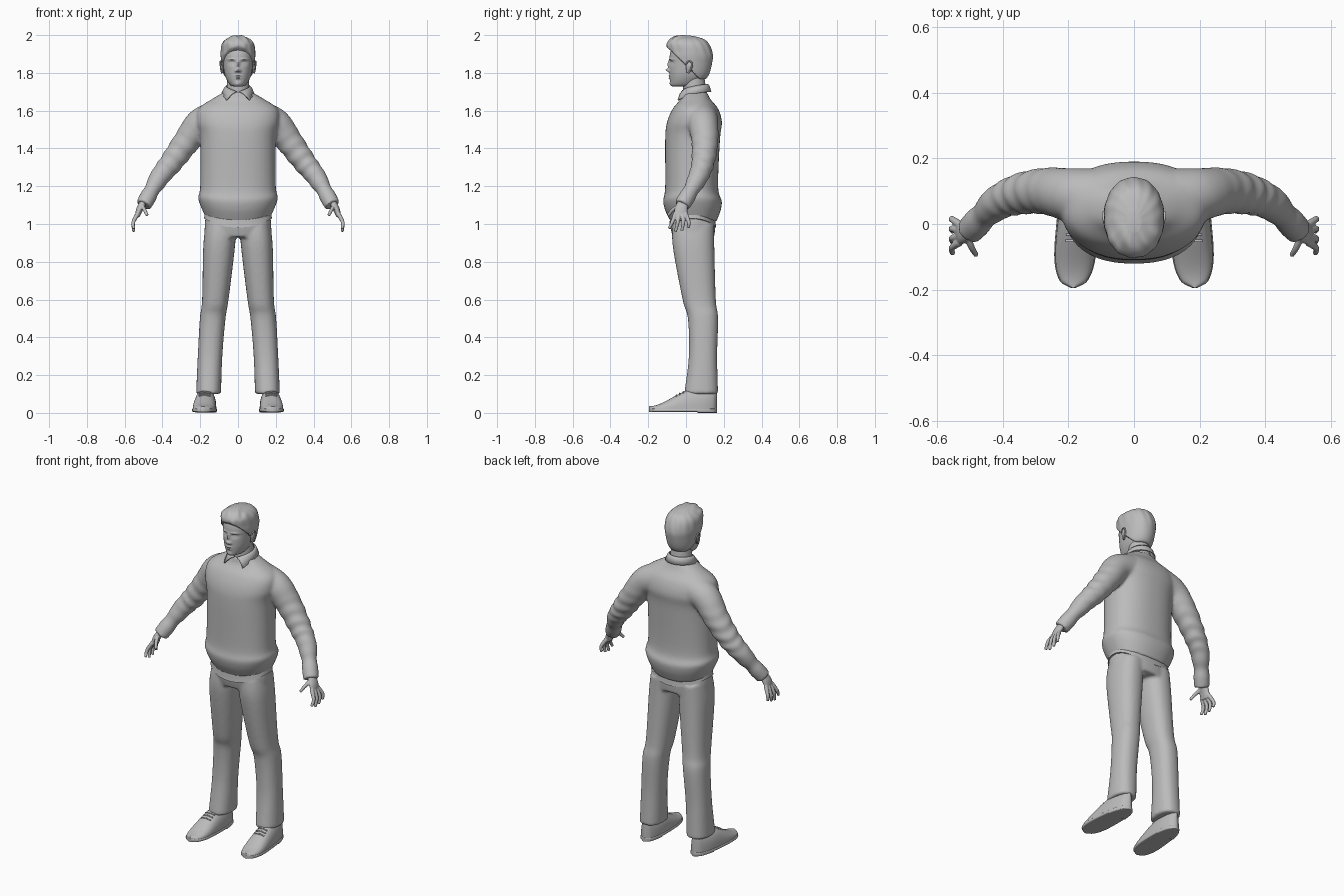
import bpy, bmesh, math
from math import sin, cos, pi, exp
from mathutils import Vector

default_cube = bpy.data.objects.get("Cube")
if default_cube:
    bpy.data.objects.remove(default_cube)

shade = (0.5, 0.5, 0.5, 1)
grey = bpy.data.materials.new("plain_grey")
grey.use_nodes = True
grey.diffuse_color = shade
grey.node_tree.nodes["Principled BSDF"].inputs["Base Color"].default_value = shade

X, Y, Z = Vector((1, 0, 0)), Vector((0, 1, 0)), Vector((0, 0, 1))
SIDES = {"left": 1, "right": -1}


def clamp(value):
    return max(0.0, min(1.0, value))


def smoothstep(value):
    value = clamp(value)
    return value * value * (3 - 2 * value)


def bell(value, centre, width):
    return exp(-((value - centre) / width) ** 2)


def spline(stations, steps):
    """Catmull-Rom interpolation of equal-length tuples."""
    result = []
    last = len(stations) - 1
    for i in range(last):
        before, start = stations[max(i - 1, 0)], stations[i]
        end, after = stations[i + 1], stations[min(i + 2, last)]
        for k in range(steps):
            t = k / steps
            result.append([b + t / 2 * (c - a + t * (2 * a - 5 * b + 4 * c - d + t * (3 * b - a - 3 * c + d)))
                           for a, b, c, d in zip(before, start, end, after)])
    return result + [list(stations[-1])]


def taper(path, first, last):
    """Give a path of points a round section that changes evenly."""
    radii = [first + (last - first) * i / (len(path) - 1) for i in range(len(path))]
    return [point + (r, r) for point, r in zip(path, radii)]


def stack(rows):
    """Turn (height, half width, front, back) into centred stations."""
    return [(0, (front + back) / 2, z, width, (back - front) / 2) for z, width, front, back in rows]


def tube(bm, stations, seg=32, steps=6, power=2, along=None, ref=Y, side=1, warp=None, ripple=None):
    """Loft superellipse rings (x, y, z, half width, half depth); without along, rings follow the path."""
    points = spline(stations, steps)
    last = len(points) - 1
    round_off = lambda v: math.copysign(abs(v) ** (2 / power), v)
    rings = []
    for i, (x, y, z, width, depth) in enumerate(points):
        ahead, behind = points[min(i + 1, last)], points[max(i - 1, 0)]
        tangent = along or (Vector(ahead[:3]) - Vector(behind[:3])).normalized()
        across = ref.cross(tangent).normalized()
        over = tangent.cross(across)
        ring = []
        for k in range(seg):
            angle = 2 * pi * k / seg
            offset = across * width * round_off(cos(angle)) + over * depth * round_off(sin(angle))
            p = Vector((x, y, z)) + offset * (ripple(i / last, angle) if ripple else 1)
            if warp:
                p = warp(p)
            p.x *= side
            ring.append(bm.verts.new(p))
        rings.append(ring)
    for low, high in zip(rings, rings[1:]):
        for k in range(seg):
            j = (k + 1) % seg
            bm.faces.new((low[k], low[j], high[j], high[k]))
    bm.faces.new(rings[0])
    bm.faces.new(rings[-1])


def finish(name, bm, voxel=0, solid=0):
    bmesh.ops.recalc_face_normals(bm, faces=bm.faces)
    mesh = bpy.data.meshes.new(name)
    bm.to_mesh(mesh)
    bm.free()
    mesh.materials.append(grey)
    mesh.shade_smooth()
    mesh.set_sharp_from_angle(angle=math.radians(50))
    part = bpy.data.objects.new(name, mesh)
    bpy.context.collection.objects.link(part)
    if voxel:
        blend = part.modifiers.new("blend", 'REMESH')
        blend.mode, blend.voxel_size, blend.use_smooth_shade = 'VOXEL', voxel, True
        soften = part.modifiers.new("soften", 'SMOOTH')
        soften.factor, soften.iterations = 0.5, 3
    if solid:
        thickness = part.modifiers.new("thickness", 'SOLIDIFY')
        thickness.thickness, thickness.offset = solid, 0


# sweater: torso and folded sleeves blended into one surface
def hem_sag(p):
    p.z -= 0.03 * clamp((1.2 - p.z) * 10) * (1 - clamp(abs(p.x) * 5) ** 2)
    return p


def sleeve_folds(t, angle):
    wrinkle = 0.05 * bell(t, .6, .2) * sin(t * 60 + 1.6 * cos(angle) + sin(2 * angle))
    return 1 + wrinkle - 0.15 * bell(t, .88, .03)


torso = stack([(1.04, .17, -.08, .16), (1.13, .21, -.12, .19), (1.2, .2, -.11, .17), (1.45, .2, -.11, .18),
               (1.54, .22, -.1, .19), (1.61, .21, -.07, .17), (1.66, .14, -.03, .13), (1.7, .07, -.02, .11)])
arm = [(.12, .08, 1.56), (.2, .09, 1.53), (.27, .1, 1.44), (.35, .09, 1.33), (.42, .06, 1.24), (.5, -.02, 1.1)]
bm = bmesh.new()
tube(bm, torso, seg=64, power=2.3, along=Z, warp=hem_sag)
for side in SIDES.values():
    tube(bm, taper(arm, .09, .042), steps=16, side=side, ripple=sleeve_folds)
finish("sweater", bm, voxel=0.009)


# shirt tail below the sweater, with a scalloped edge
def scallop(p):
    p.z -= clamp((1.1 - p.z) * 20) * (1 - clamp(abs(p.x) * 5.5) ** 2) / 20
    return p


bm = bmesh.new()
tube(bm, stack([(1.1, .17, -.08, .15), (1.03, .18, -.09, .16)]), seg=64, power=2.3, along=Z, warp=scallop)
finish("shirt_tail", bm)

# trousers: hips and two legs blended together
hips = stack([(1.08, .165, -.08, .15), (1, .176, -.085, .155), (.93, .176, -.07, .15)])
leg = [(.09, .04, 1, .08, .11), (.1, .04, .88, .084, .11), (.12, .07, .6, .07, .088), (.134, .09, .5, .068, .08),
       (.148, .09, .3, .065, .075), (.156, .08, .1, .066, .09)]
bm = bmesh.new()
tube(bm, hips, seg=48, power=2.3, along=Z)
for side in SIDES.values():
    tube(bm, leg, power=2.3, along=Z, side=side)
finish("trousers", bm, voxel=0.009)


# shoes: outline and height follow rules from toe (t = 0) to heel (t = 1)
def shoe_station(t, margin=0):
    outline = (1 - abs(2 * t - 1) ** 3) ** 0.5
    width = (0.064 - 0.014 * t) * outline + 0.003 + margin
    return 0.185 - 0.02 * t, 0.36 * t - 0.195, width, 0.035 + 0.09 * smoothstep(t * 1.5)


def flat_bottom(p):
    p.z = max(p.z, SOLE)
    return p


SOLE = 0.02
lengthwise = [i / 24 for i in range(25)]
for name, side in SIDES.items():
    bm = bmesh.new()
    upper = [(x, y, SOLE, w, h - SOLE) for x, y, w, h in map(shoe_station, lengthwise)]
    tube(bm, upper, steps=2, along=Y, ref=Z, power=2.4, side=side, warp=flat_bottom)
    finish(name + "_shoe_upper", bm)

    bm = bmesh.new()
    outline = [shoe_station(t, margin=0.003) for t in lengthwise]
    sole = [(x, y, SOLE * 0.7, w, SOLE / 2) for x, y, w, h in outline]
    heel = [(x, y, SOLE / 2, w, SOLE / 2) for x, y, w, h in outline if y > 0.05]
    for slab in (sole, heel):
        tube(bm, slab, steps=2, along=Y, ref=Z, power=5, side=side)
    finish(name + "_shoe_sole", bm)

    bm = bmesh.new()
    for t in (.4, .45, .5):
        x, y, w, h = shoe_station(t)
        lace = [(x + w * u, y, h - 0.02 * u * u) for u in (-.5, -.25, 0, .25, .5)]
        tube(bm, taper(lace, .004, .004), seg=8, ref=Z, side=side)
    finish(name + "_shoe_laces", bm)

# hands: palm, four fingers and a thumb blended together
palm = [(.49, -.01, 1.13, .02, .026), (.52, -.025, 1.08, .018, .034), (.533, -.03, 1.04, .012, .035)]
thumb = [(.51, -.03, 1.1), (.495, -.07, 1.075), (.48, -.095, 1.045)]
fingers = [thumb]
for spread, drop in ((-1.5, .08), (-.5, .095), (.5, .09), (1.5, .075)):
    root = -.029 + spread * .018
    fingers.append([(.53, root, 1.055), (.554, root + spread * .011, 1.01),
                    (.552, root + spread * .016 - .01, 1.055 - drop)])
for name, side in SIDES.items():
    bm = bmesh.new()
    tube(bm, palm, seg=20, side=side)
    for finger in fingers:
        tube(bm, taper(finger, .012, .008), seg=12, ref=X, side=side)
    finish(name + "_hand", bm, voxel=0.0035)

# neck
bm = bmesh.new()
tube(bm, taper([(0, .05, 1.66), (0, .045, 1.72), (0, .04, 1.8)], .065, .055), along=Z)
finish("neck", bm)

# shirt collar: folded strip with two front points
bm = bmesh.new()
rows = []
count = 48
for i in range(count + 1):
    u = 2 * i / count - 1
    point = abs(u) ** 5
    inner, outer = pi + u * (pi - .1), pi + u * (pi - .8)
    top = Vector((sin(inner) * .062, .046 - cos(inner) * .068, 1.74 - .04 * u * u))
    low = Vector((sin(outer) * .085, .047 - cos(outer) * .085 - .03 * point, 1.7 - .015 * u * u - .03 * point))
    fold = top.lerp(low, .45) + Z * .008
    rows.append([bm.verts.new(p) for p in (top, fold, low)])
for row, following in zip(rows, rows[1:]):
    for k in (0, 1):
        bm.faces.new((row[k], row[k + 1], following[k + 1], following[k]))
finish("shirt_collar", bm, solid=.006)

# head: lofted skull and jaw; features are soft bumps (x, z, width, height, depth)
features = {
    "nose_bridge": (0, 1.845, .008, .02, .012),
    "nose_tip": (0, 1.814, .011, .009, .021),
    "nostril": (.012, 1.81, .006, .006, .008),
    "eye_socket": (.032, 1.853, .017, .01, -.011),
    "eyeball": (.032, 1.851, .011, .005, .007),
    "eyebrow": (.034, 1.872, .02, .005, .006),
    "upper_lip": (0, 1.784, .017, .004, .008),
    "lower_lip": (0, 1.771, .014, .004, .008),
    "chin": (0, 1.742, .016, .012, .006),
}
skull = stack([(1.727, .02, -.07, .03), (1.74, .045, -.08, .06), (1.79, .07, -.086, .11), (1.86, .08, -.087, .13),
               (1.9, .082, -.085, .13), (1.94, .076, -.073, .115), (1.965, .055, -.05, .09), (1.98, .02, -.01, .04)])


def sculpt_face(p):
    facing = clamp(-30 * p.y - .3)
    p.y -= facing * sum(depth * bell(abs(p.x), x, width) * bell(p.z, z, height)
                        for x, z, width, height, depth in features.values())
    return p


bm = bmesh.new()
tube(bm, skull, seg=128, steps=13, power=2.2, along=Z, warp=sculpt_face)
finish("head", bm)


# hair: enlarged skull cap that sinks into the head below the hairline, with a front quiff
def grow_hair(p):
    hairline = max(1.77, 1.84 - p.y)
    cover = smoothstep((p.z - hairline) * 80 + .5)
    quiff = cover * smoothstep((p.z - 1.9) * 25) * smoothstep((.03 - p.y) * 15)
    centre = Vector((0, .05, 1.85))
    p = centre + (p - centre) * (.9 + .22 * cover)
    waves = sin(p.x * 120 + p.y * 60) * .003
    return p + quiff * Vector((0, -.012, .007 + waves))


def strands(t, angle):
    return 1 + .012 * sin(14 * angle + 9 * t) * smoothstep(t * 3 - 1)


bm = bmesh.new()
tube(bm, skull, seg=112, steps=10, power=2.1, along=Z, warp=grow_hair, ripple=strands)
finish("hair", bm)

# ears with a raised rim
lobe = [(.08, .01, 1.8, .004, .006), (.086, .018, 1.835, .008, .018), (.086, .02, 1.862, .003, .006)]
rim = [(.088, 0, 1.845), (.092, .014, 1.862), (.094, .034, 1.85), (.09, .024, 1.815), (.086, .012, 1.8)]
for name, side in SIDES.items():
    bm = bmesh.new()
    tube(bm, lobe, seg=20, along=Z, side=side)
    tube(bm, taper(rim, .004, .004), seg=10, ref=X, side=side)
    finish(name + "_ear", bm)
